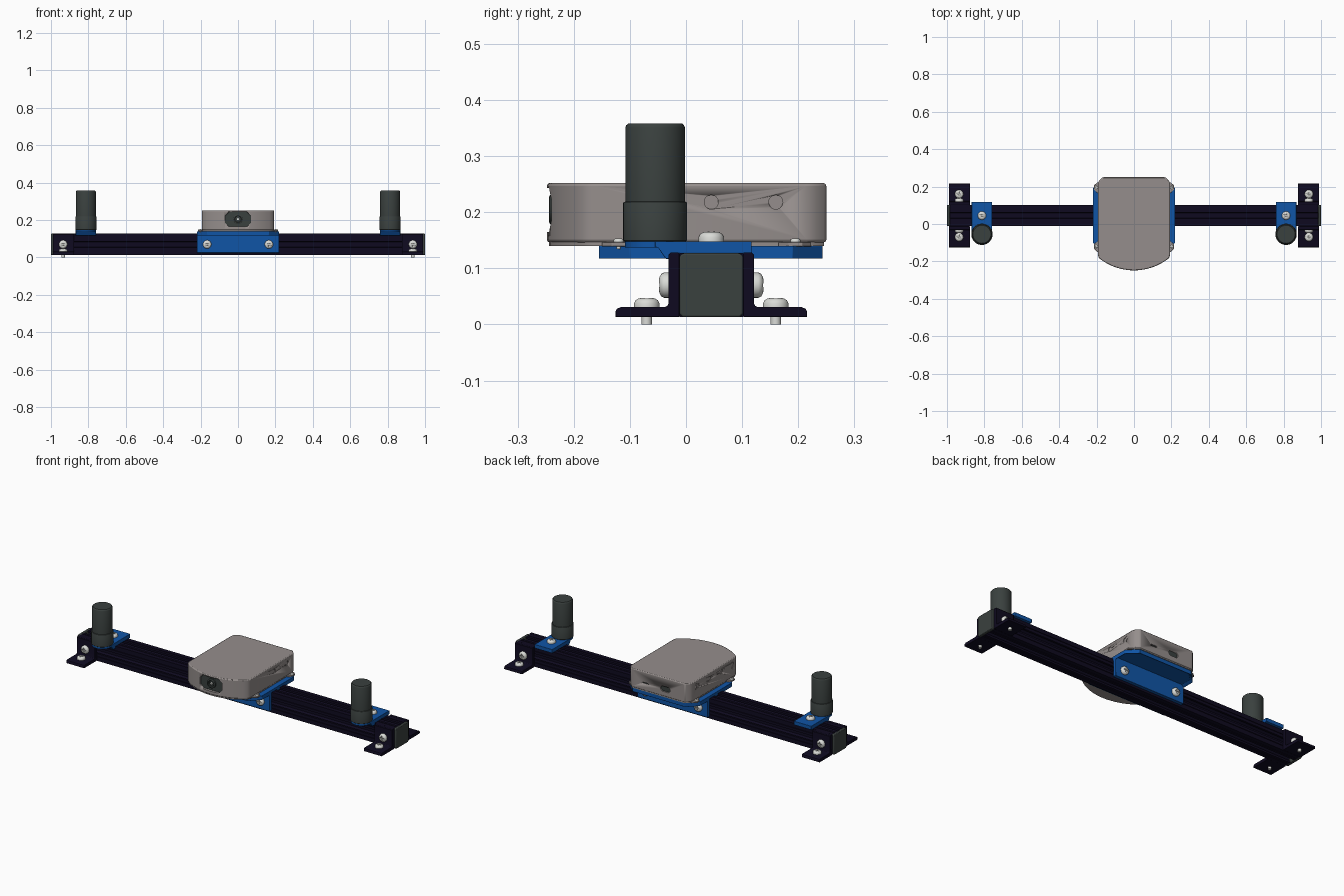
import bpy, bmesh, math
from mathutils import Matrix, Vector

if "Cube" in bpy.data.objects:
    bpy.data.objects.remove(bpy.data.objects["Cube"])


def material(name, rgb):
    m = bpy.data.materials.new(name)
    m.diffuse_color = (*rgb, 1)
    m.use_nodes = True
    m.node_tree.nodes["Principled BSDF"].inputs["Base Color"].default_value = m.diffuse_color
    return m


NAVY = material("navy_black", (0.0045, 0.003, 0.014))
BLUE = material("blue", (0.005, 0.09, 0.38))
GREY = material("warm_grey", (0.30, 0.27, 0.262))
DARK = material("dark_grey", (0.042, 0.052, 0.049))
SILVER = material("silver", (0.70, 0.71, 0.68))


def finish(name, bm, mat, bevel=0.0, angle=35):
    bmesh.ops.recalc_face_normals(bm, faces=bm.faces)
    me = bpy.data.meshes.new(name)
    bm.to_mesh(me)
    bm.free()
    if mat:
        me.materials.append(mat)
    ob = bpy.data.objects.new(name, me)
    bpy.context.collection.objects.link(ob)
    bpy.context.view_layer.objects.active = ob
    bpy.ops.object.select_all(action='DESELECT')
    ob.select_set(True)
    bpy.ops.object.shade_smooth_by_angle(angle=math.radians(angle))
    if bevel:
        mod = ob.modifiers.new("bevel", 'BEVEL')
        mod.width, mod.segments, mod.limit_method = bevel, 2, 'ANGLE'
        mod.angle_limit = math.radians(40)
    return ob


def add_prism(bm, pts, axis, lo, hi):
    """Extrude a 2D outline along an axis; returns the face at lo."""
    put = {'X': lambda a, b, t: (t, a, b), 'Y': lambda a, b, t: (a, t, b),
           'Z': lambda a, b, t: (a, b, t)}[axis]
    v0 = [bm.verts.new(put(a, b, lo)) for a, b in pts]
    v1 = [bm.verts.new(put(a, b, hi)) for a, b in pts]
    n = len(pts)
    base = bm.faces.new(v0)
    bm.faces.new(v1)
    for i in range(n):
        bm.faces.new((v0[i], v0[(i + 1) % n], v1[(i + 1) % n], v1[i]))
    return base


def prism(name, pts, axis, lo, hi, mat, bevel=0.0):
    bm = bmesh.new()
    add_prism(bm, pts, axis, lo, hi)
    return finish(name, bm, mat, bevel)


def rect(a0, a1, b0, b1, c=0.0):
    """Rectangle outline, with cut corners when c > 0."""
    if not c:
        return [(a0, b0), (a1, b0), (a1, b1), (a0, b1)]
    return [(a0 + c, b0), (a1 - c, b0), (a1, b0 + c), (a1, b1 - c),
            (a1 - c, b1), (a0 + c, b1), (a0, b1 - c), (a0, b0 + c)]


def circle(a, b, r, n=24):
    return [(a + r * math.cos(2 * math.pi * i / n), b + r * math.sin(2 * math.pi * i / n)) for i in range(n)]


def lathe(name, prof, mat, loc=(0, 0, 0), n=40):
    bm = bmesh.new()
    vs = [bm.verts.new((r, 0, z)) for r, z in prof]
    es = [bm.edges.new(p) for p in zip(vs, vs[1:])]
    bmesh.ops.spin(bm, geom=vs + es, cent=(0, 0, 0), axis=(0, 0, 1), angle=2 * math.pi, steps=n)
    bmesh.ops.remove_doubles(bm, verts=bm.verts, dist=1e-5)
    ob = finish(name, bm, mat)
    ob.location = loc
    return ob


def cut(ob, cutter):
    cutter.hide_render = True
    cutter.hide_set(True)
    mod = ob.modifiers.new("cut", 'BOOLEAN')
    mod.operation, mod.object, mod.solver = 'DIFFERENCE', cutter, 'EXACT'


# cross-head screw, modelled once and shared
first = lathe("screw_master", [(0, -.03), (.009, -.03), (.009, 0), (.0225, 0), (.0225, .008), (.020, .013),
                               (.014, .0165), (0, .018)], SILVER, n=28)
bm = bmesh.new()
w, l = .003, .013
add_prism(bm, [(-w, -l), (w, -l), (w, -w), (l, -w), (l, w), (w, w), (w, l), (-w, l), (-w, w), (-l, w),
               (-l, -w), (-w, -w)], 'Z', .009, .03)
cross = finish("cross_cutter", bm, SILVER)
cut(first, cross)
screw_mesh = bpy.data.meshes.new_from_object(first.evaluated_get(bpy.context.evaluated_depsgraph_get()))
bpy.data.objects.remove(first)
bpy.data.objects.remove(cross)


def screw(name, loc, direction=(0, 0, 1), size=1.0):
    ob = bpy.data.objects.new(name, screw_mesh)
    q = Vector(direction).to_track_quat('Z', 'Y').to_matrix().to_4x4()
    ob.matrix_world = Matrix.Translation(loc) @ q @ Matrix.Scale(size, 4)
    bpy.context.collection.objects.link(ob)


# slotted bar
YC, ZC, H = .045, .07, .057
side = [(-H, -H), (-.034, -H), (-.034, -.053), (-.030, -.053), (-.030, -H), (-.016, -H), (-.016, -.046),
        (-.030, -.046), (-.014, -.026), (.014, -.026), (.030, -.046), (.016, -.046), (.016, -H),
        (.030, -H), (.030, -.053), (.034, -.053), (.034, -H)]
prof = []
for k in range(4):
    c, s = round(math.cos(k * math.pi / 2)), round(math.sin(k * math.pi / 2))
    prof += [(YC + c * a - s * b, ZC + s * a + c * b) for a, b in side]
prism("slotted_bar", prof, 'X', -.985, .985, NAVY)

# ends: caps, feet brackets, antennas on mounts
foot = [(.057, -.057), (.171, -.057), (.171, -.047), (.168, -.042), (.161, -.039), (.083, -.039),
        (.078, -.037), (.076, -.032), (.076, .054), (.073, .058), (.057, .058)]
for s in (-1, 1):
    prism("end_cap", rect(YC - H, YC + H, ZC - H, ZC + H, .006), 'X', *sorted((s * .984, s * 1.0)), DARK, .003)
    for d in (-1, 1):
        prism("foot_bracket", [(YC + d * a, ZC + b) for a, b in foot], 'X',
              *sorted((s * .877, s * .99)), NAVY, .0015)
        screw("foot_screw", (s * .935, YC + d * .115, .03))
        screw("bracket_screw", (s * .935, YC + d * .076, ZC), (0, d, 0))
    ax = s * .813
    prism("antenna_mount", [(-.055, .148), (-.055, .137), (-.05, .137), (-.036, .117), (-.013, .117), (-.013, .127),
                            (.117, .127), (.117, .148)], 'X', ax - .055, ax + .055, BLUE, .001)
    prism("antenna_seat", circle(ax, -.055, .054, 40), 'Z', .137, .1479, BLUE)
    lathe("antenna", [(0, .148), (.055, .148), (.057, .150), (.057, .216), (.056, .218), (.053, .219),
                      (.053, .351), (.0515, .355), (.048, .358), (0, .358)], DARK, (ax, -.055, 0), 48)
    screw("mount_screw", (ax, YC, .148))

# centre tray, hollow underneath, with skirts down the bar sides
bm = bmesh.new()
base = add_prism(bm, [(-.165, -.155), (.165, -.155), (.22, -.10), (.22, .19), (.165, .243), (-.165, .243),
                      (-.22, .19), (-.22, -.10)], 'Z', .117, .14)
bmesh.ops.recalc_face_normals(bm, faces=bm.faces)
bmesh.ops.inset_region(bm, faces=[base], thickness=.014)
bmesh.ops.translate(bm, verts=base.verts, vec=(0, 0, .013))
finish("centre_tray", bm, BLUE, .001)
for d in (-1, 1):
    prism("tray_skirt", rect(-.22, .22, .025, .136), 'Y', *sorted((YC + d * .057, YC + d * .076)), BLUE, .0015)
    for x in (-.165, .165):
        screw("skirt_screw", (x, YC + d * .076, ZC), (0, d, 0))

# receiver body: straight sides, cut back corners, bowed front
W, R = .193, .30
outline = [(W, .215), (W - .006, .232), (W - .025, .25), (-W + .025, .25), (-W + .006, .232), (-W, .215),
           (-W, -.165)]
for i in range(21):
    x = -.187 + .374 * i / 20
    outline.append((x, -.248 + R - math.sqrt(R * R - x * x)))
outline.append((W, -.165))
prism("receiver_base", [(x * .985, y * .985) for x, y in outline], 'Z', .14, .149, GREY)
body = prism("receiver_body", outline, 'Z', .146, .252, GREY, .005)

# recesses in the body: front panel, side dimples, back ports
panel = rect(-.069, .069, .165, .243, .02)
ports = [("small_slot", rect(.06, .10, .184, .192, .003)), ("data_port", rect(-.075, -.015, .173, .203, .01))]
bm = bmesh.new()
add_prism(bm, panel, 'Y', -.30, -.222)
for y in (.045, .16):
    add_prism(bm, circle(y, .218, .0125), 'X', W - .003, W + .02)
for y in (.17, .065, -.04, -.14):
    add_prism(bm, circle(y, .218, .0125), 'X', -W - .02, -W + .003)
for _, pts in ports:
    add_prism(bm, pts, 'Y', .242, .27)
cut(body, finish("recess_cutter", bm, GREY))
prism("front_panel", panel, 'Y', -.234, -.2215, DARK, .001)
ring = lathe("front_connector", [(.016, 0), (.026, 0), (.026, .009), (.023, .011), (.018, .011), (.016, .009),
                                 (.016, 0)], DARK, (0, -.233, .205))
ring.rotation_euler = (math.pi / 2, 0, 0)
prism("connector_pin", circle(0, .205, .006), 'Y', -.242, -.233, SILVER)
for name, pts in ports:
    prism(name, pts, 'Y', .2415, .2435, DARK)

# corner ears with small screws
for s in (-1, 1):
    for y, d in ((.195, 1), (-.12, -1)):
        prism("corner_ear", [(s * .17, y - .03), (s * .195, y - .03), (s * .214, y - .012), (s * .214, y + .012),
                             (s * .195, y + .028), (s * .17, y + .028)], 'Z', .139, .1465, GREY, .001)
        screw("ear_screw", (s * .203, y, .1465), size=.4)
